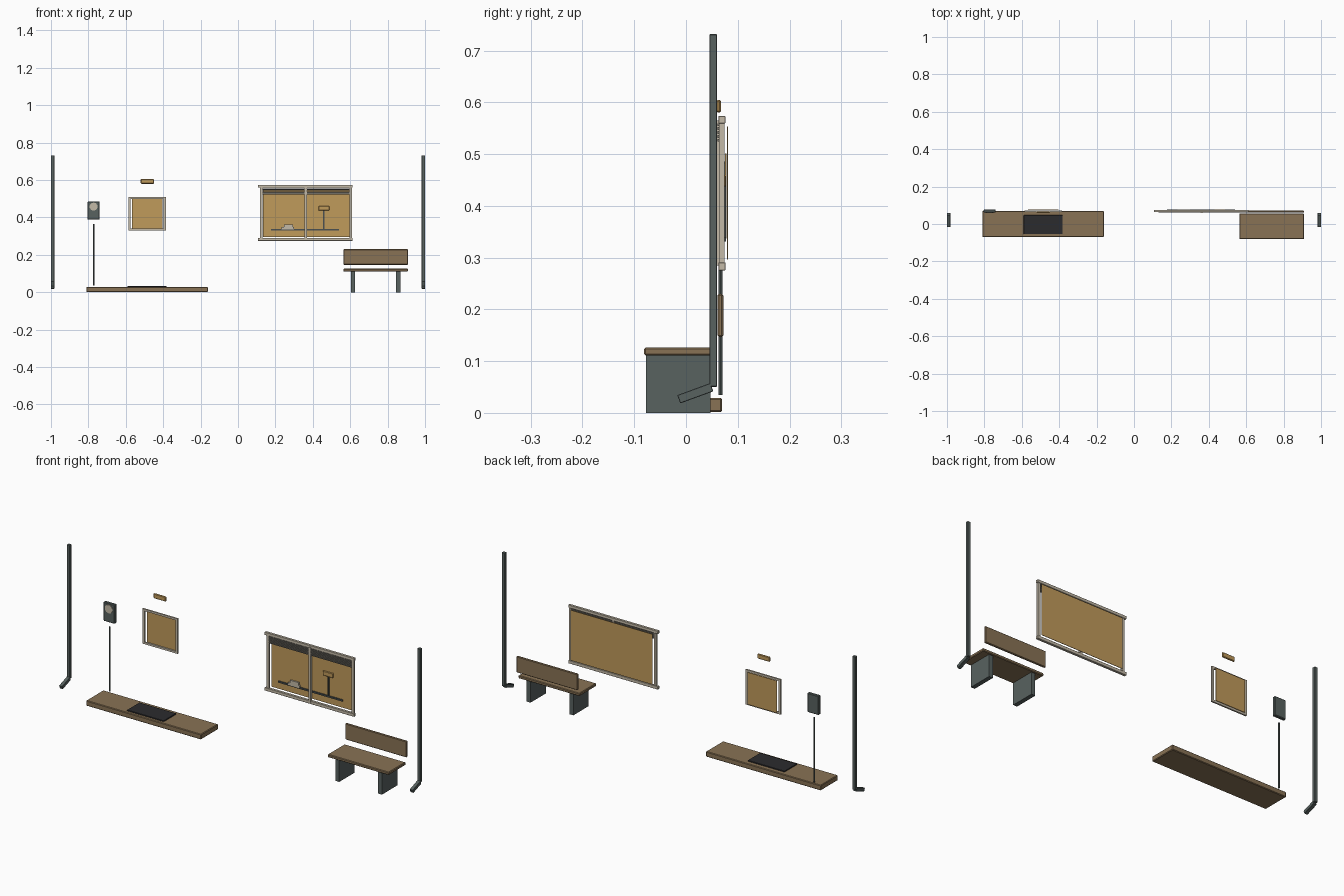
import bpy, bmesh, math
from mathutils import Matrix

if "Cube" in bpy.data.objects:
    bpy.data.objects.remove(bpy.data.objects["Cube"])


def mat(name, r, g, b):
    m = bpy.data.materials.new(name)
    m.diffuse_color = (r, g, b, 1)
    m.use_nodes = True
    m.node_tree.nodes["Principled BSDF"].inputs["Base Color"].default_value = m.diffuse_color
    return m


WOOD = mat("brown wood", .25, .17, .09)
AMBER = mat("amber glow", .53, .325, .105)
SLATE = mat("slate metal", .098, .122, .117)
DARK = mat("dark rubber", .024, .024, .027)
TRIM = mat("pale trim", .55, .49, .39)
BLIND = mat("blind grey", .17, .16, .135)
IRON = mat("silhouette grey", .07, .08, .08)


def finish(name, bm, material):
    me = bpy.data.meshes.new(name)
    bm.to_mesh(me)
    bm.free()
    me.materials.append(material)
    ob = bpy.data.objects.new(name, me)
    bpy.context.collection.objects.link(ob)
    return ob


def box(name, x, y, z, material, bevel=0):
    """Box from (min, max) ranges, optionally with chamfered edges."""
    bm = bmesh.new()
    bmesh.ops.create_cube(bm, size=1)
    for v in bm.verts:
        v.co = [sum(r) / 2 + c * (r[1] - r[0]) for r, c in zip((x, y, z), v.co)]
    if bevel:
        bmesh.ops.bevel(bm, geom=bm.edges[:], offset=bevel, segments=1,
                        affect='EDGES', profile=.5)
    return finish(name, bm, material)


def disc(name, x, y, z, r, depth, sides, material, axis='Y'):
    bm = bmesh.new()
    bmesh.ops.create_cone(bm, cap_ends=True, segments=sides, radius1=r, radius2=r, depth=depth)
    if axis == 'Y':
        bm.transform(Matrix.Rotation(math.pi / 2, 4, 'X'))
    bm.transform(Matrix.Translation((x, y, z)))
    return finish(name, bm, material)


# Downpipes with tilted outlet shoes at both ends
for side, s in (("left", -1), ("right", 1)):
    xr = sorted((s * .982, s * 1.0))
    box(side + "_downpipe", xr, (.045, .06), (.05, .732), SLATE, .0015)
    shoe = box(side + "_pipe_shoe", xr, (-.034, .034), (-.0085, .0085), SLATE, .001)
    shoe.data.transform(Matrix.Translation((0, .018, .038)) @
                        Matrix.Rotation(math.radians(20), 4, 'X'))

# Porch step and door mat
box("porch_step", (-.811, -.161), (-.069, .07), (.002, .029), WOOD, .003)
box("door_mat", (-.59, -.382), (-.054, .047), (.027, .034), DARK, .001)

# Door window
box("door_glass", (-.568, -.403), (.075, .078), (.337, .501), AMBER)
for n, xr in (("left", (-.585, -.574)), ("right", (-.397, -.386))):
    box(n + "_door_stile", xr, (.063, .071), (.33, .509), TRIM)
for n, zr in (("lower", (.33, .34)), ("upper", (.499, .509))):
    box(n + "_door_rail", (-.585, -.386), (.063, .071), zr, TRIM)

# Porch lamp
box("porch_lamp", (-.52, -.45), (.059, .068), (.58, .605), AMBER, .003)

# Meter box, dial and conduit
box("meter_box", (-.804, -.74), (.061, .078), (.388, .486), SLATE, .003)
disc("meter_dial", -.772, .06, .458, .022, .005, 10, TRIM)
disc("meter_conduit", -.772, .067, .2, .004, .33, 8, SLATE, 'Z')

# Large window frame
box("window_glass", (.133, .596), (.079, .081), (.296, .553), AMBER)
for n, xr in (("left", (.117, .13)), ("right", (.597, .61))):
    box(n + "_window_post", xr, (.064, .074), (.285, .565), TRIM)
box("window_mullion", (.356, .368), (.059, .073), (.285, .565), TRIM)
box("window_head", (.106, .613), (.063, .076), (.559, .574), TRIM, .001)
box("window_sill", (.106, .613), (.063, .076), (.275, .291), TRIM, .001)

# Blind slats
for i in range(5):
    z = .524 + i * .0075
    box("blind_slat", (.13, .597), (.061, .066), (z, z + .0055), BLIND)

# Shelf seen in the window, with table lamp and book stack
box("window_shelf", (.176, .54), (.071, .077), (.331, .339), IRON)
box("table_lamp_stem", (.455, .463), (.071, .077), (.339, .438), IRON)
box("table_lamp_shade", (.43, .488), (.069, .077), (.437, .46), AMBER, .002)
box("papers", (.233, .3), (.07, .077), (.335, .348), TRIM)
box("papers_top", (.245, .293), (.07, .077), (.348, .362), TRIM)

# Bench
box("bench_seat", (.563, .909), (-.081, .056), (.111, .126), WOOD, .003)
box("bench_backrest", (.563, .909), (.061, .072), (.147, .23), WOOD, .003)
for n, x in (("left", .615), ("right", .857)):
    box(n + "_bench_leg", (x - .011, x + .011), (-.077, .047), (0, .112), SLATE)
